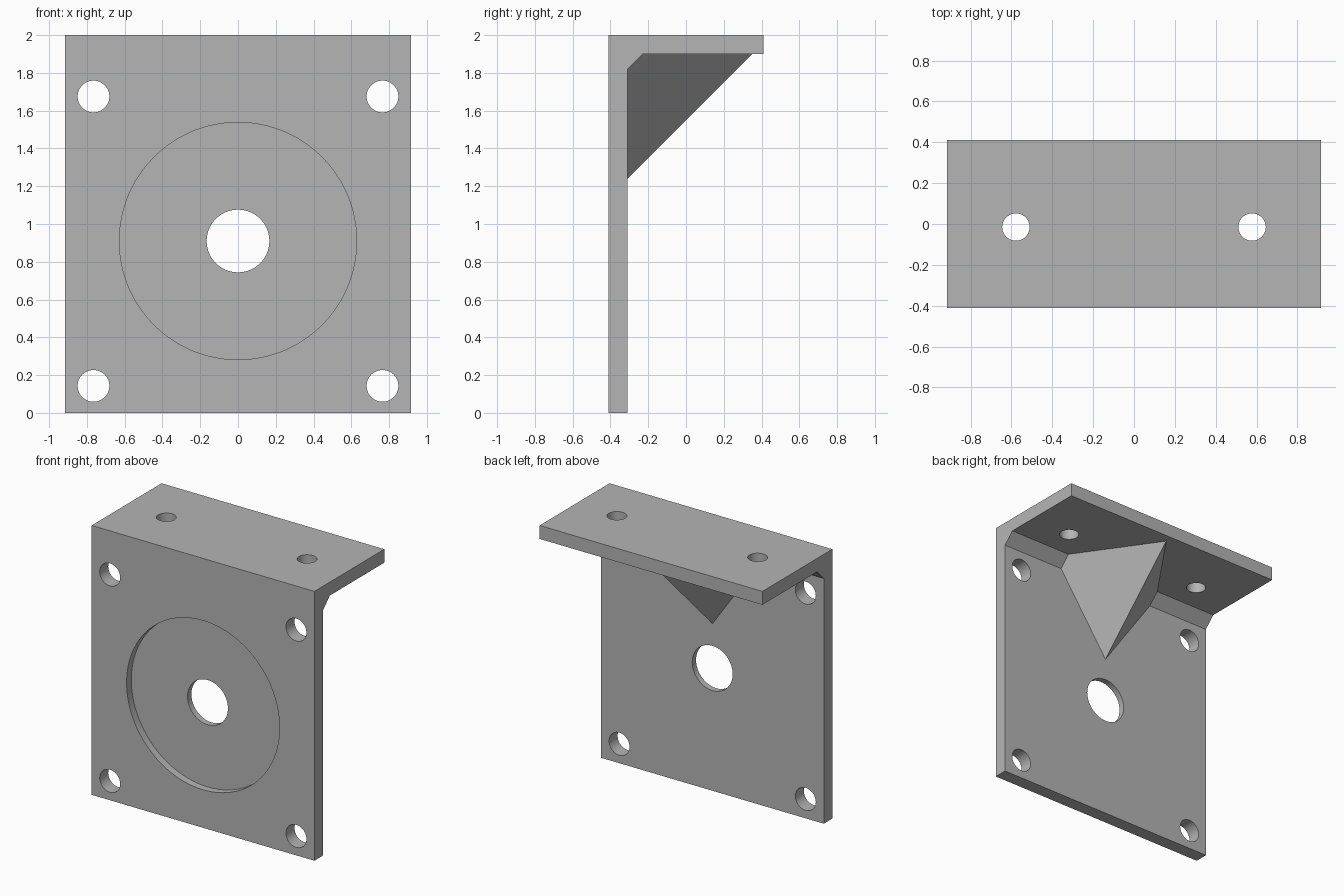
import bpy
import bmesh
from mathutils import Vector

default_cube = bpy.data.objects.get("Cube")
if default_cube:
    bpy.data.objects.remove(default_cube, do_unlink=True)

# Single plain grey
grey = bpy.data.materials.new("plain_grey")
grey.use_nodes = True
colour = (0.46, 0.46, 0.46, 1)
grey.diffuse_color = colour
grey.node_tree.nodes["Principled BSDF"].inputs["Base Color"].default_value = colour

WIDTH, FRONT, BACK, TOP, WALL, BEVEL = 1.83, -0.41, 0.41, 2.0, 0.1, 0.08
INNER_Y, INNER_Z = FRONT + WALL, TOP - WALL


def make_object(name, bm):
    bmesh.ops.recalc_face_normals(bm, faces=bm.faces)
    mesh = bpy.data.meshes.new(name)
    bm.to_mesh(mesh)
    bm.free()
    mesh.materials.append(grey)
    obj = bpy.data.objects.new(name, mesh)
    bpy.context.collection.objects.link(obj)
    return obj


def combine(target, other, operation):
    mod = target.modifiers.new(other.name, "BOOLEAN")
    mod.operation, mod.solver, mod.object = operation, "EXACT", other
    other.hide_render = True
    bpy.context.view_layer.objects.active = target
    bpy.ops.object.modifier_apply(modifier=mod.name)
    bpy.data.objects.remove(other, do_unlink=True)


def cut_round(target, centre, radius, depth, axis, segments=64):
    bm = bmesh.new()
    bmesh.ops.create_cone(bm, cap_ends=True, segments=segments,
                          radius1=radius, radius2=radius, depth=depth)
    cutter = make_object("round_cutter", bm)
    turn = Vector((0, 0, 1)).rotation_difference(Vector(axis)).to_matrix().to_4x4()
    cutter.data.transform(turn)
    cutter.location = centre
    bpy.context.view_layer.update()
    combine(target, cutter, "DIFFERENCE")


# Angle bracket: L profile with a chamfered inner corner, extruded in x
profile = [(FRONT, 0), (INNER_Y, 0), (INNER_Y, INNER_Z - BEVEL),
           (INNER_Y + BEVEL, INNER_Z), (BACK, INNER_Z), (BACK, TOP), (FRONT, TOP)]
bm = bmesh.new()
face = bm.faces.new([bm.verts.new((-WIDTH / 2, y, z)) for y, z in profile])
extruded = bmesh.ops.extrude_face_region(bm, geom=[face])["geom"]
bmesh.ops.translate(bm, vec=(WIDTH, 0, 0),
                    verts=[v for v in extruded if isinstance(v, bmesh.types.BMVert)])
bracket = make_object("mounting_bracket", bm)

# Pointed gusset, its corner sunk into both walls
sink, reach, half = 0.05, 0.76, 0.53
cy, cz = INNER_Y - sink, INNER_Z + sink
bm = bmesh.new()
for point in [(-half, cy, cz), (half, cy, cz), (0, cy + reach, cz), (0, cy, cz - reach)]:
    bm.verts.new(point)
bmesh.ops.convex_hull(bm, input=bm.verts[:])
combine(bracket, make_object("gusset", bm), "UNION")

# Round recess in the front and the shaft hole through it
RECESS = 0.055
cut_round(bracket, (0, FRONT, 0.91), 0.628, 2 * RECESS, (0, 1, 0), 96)
cut_round(bracket, (0, FRONT + WALL / 2, 0.91), 0.166, 0.2, (0, 1, 0))

# Screw holes in the plate and the flange
for side in (-1, 1):
    for z in (0.143, 1.675):
        cut_round(bracket, (side * 0.765, FRONT + WALL / 2, z), 0.084, 0.2, (0, 1, 0), 48)
    cut_round(bracket, (side * 0.578, -0.015, TOP - WALL / 2), 0.067, 0.2, (0, 0, 1), 48)

# Smooth the hole walls, keep every edge crisp
bpy.ops.object.select_all(action="DESELECT")
bracket.select_set(True)
bpy.context.view_layer.objects.active = bracket
bpy.ops.object.shade_smooth_by_angle(angle=0.5)
